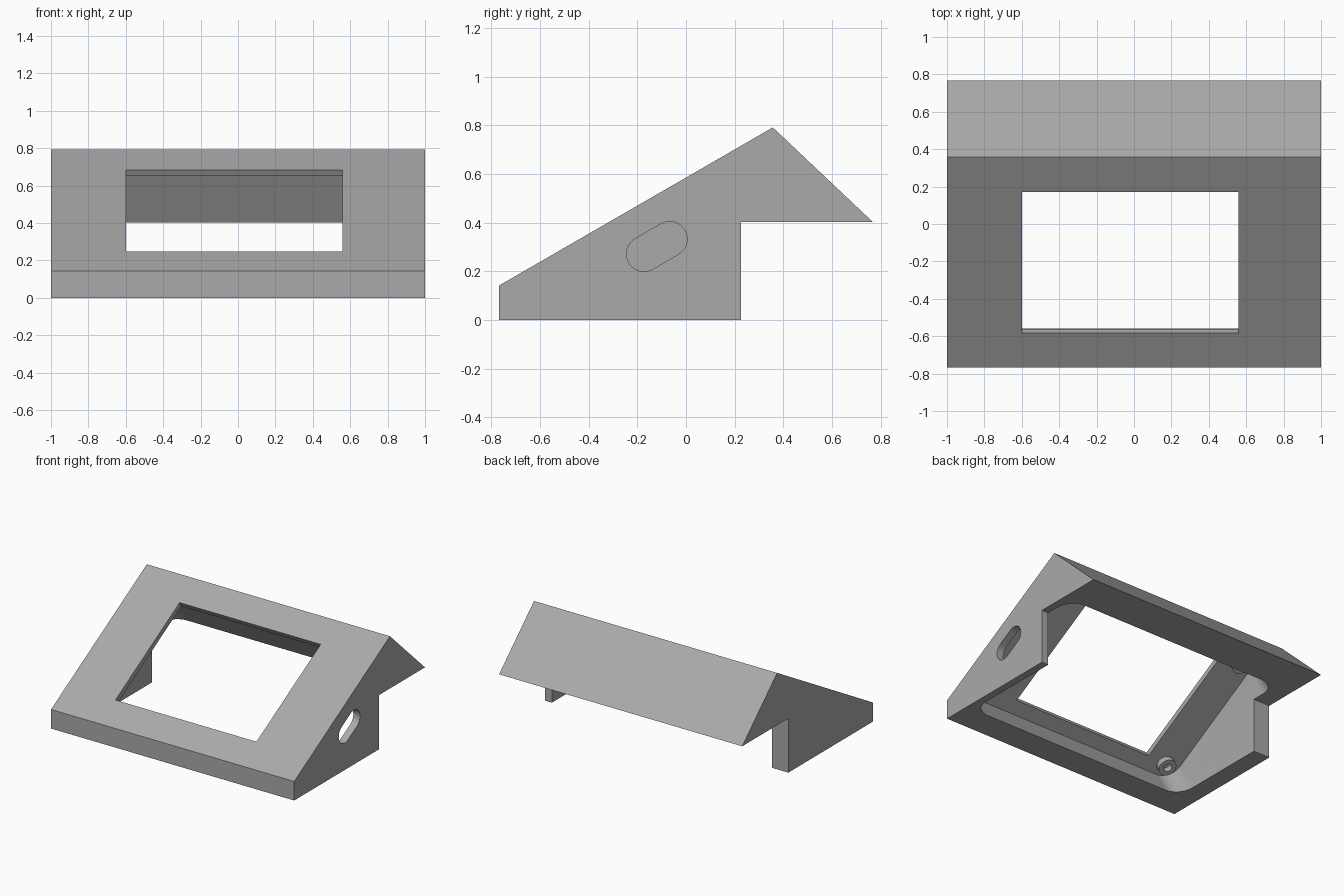
import bpy, bmesh, math
from mathutils import Matrix

if "Cube" in bpy.data.objects:
    bpy.data.objects.remove(bpy.data.objects["Cube"])

ANG = math.radians(30)
FRONT_Y, FRONT_Z = -0.768, 0.142
APEX_Y = 0.357
APEX_Z = FRONT_Z + (APEX_Y - FRONT_Y) * math.tan(ANG)

# Sloped panel frame: x across, y up the slope, z out of the panel
SLOPE = Matrix.Translation((0, FRONT_Y, FRONT_Z)) @ Matrix.Rotation(ANG, 4, 'X')
# Side profile frame: local (x, y, z) becomes world (y, z, x)
SIDE = Matrix(((0, 0, 1, 0), (1, 0, 0, 0), (0, 1, 0, 0), (0, 0, 0, 1)))

grey = bpy.data.materials.new("mid_grey")
grey.diffuse_color = (0.4, 0.4, 0.4, 1)
grey.use_nodes = True
grey.node_tree.nodes["Principled BSDF"].inputs["Base Color"].default_value = grey.diffuse_color


def prism(name, pts, z0, z1, matrix):
    """Extrude a 2D outline from z0 to z1 in the given frame."""
    bm = bmesh.new()
    face = bm.faces.new([bm.verts.new((x, y, z0)) for x, y in pts])
    ext = bmesh.ops.extrude_face_region(bm, geom=[face])
    verts = [v for v in ext["geom"] if isinstance(v, bmesh.types.BMVert)]
    bmesh.ops.translate(bm, vec=(0, 0, z1 - z0), verts=verts)
    bmesh.ops.recalc_face_normals(bm, faces=bm.faces)
    bm.transform(matrix)
    mesh = bpy.data.meshes.new(name)
    bm.to_mesh(mesh)
    bm.free()
    mesh.materials.append(grey)
    obj = bpy.data.objects.new(name, mesh)
    bpy.context.collection.objects.link(obj)
    return obj


def rounded_rect(x0, x1, y0, y1, r, seg=10):
    """Counter-clockwise rectangle with arc corners."""
    if r == 0:
        return [(x0, y0), (x1, y0), (x1, y1), (x0, y1)]
    corners = [(x1 - r, y1 - r), (x0 + r, y1 - r), (x0 + r, y0 + r), (x1 - r, y0 + r)]
    pts = []
    for i, (cx, cy) in enumerate(corners):
        for k in range(seg + 1):
            a = math.pi / 2 * (i + k / seg)
            pts.append((cx + r * math.cos(a), cy + r * math.sin(a)))
    return pts


def circle(cx, cy, r, n=32):
    return [(cx + r * math.cos(2 * math.pi * k / n),
             cy + r * math.sin(2 * math.pi * k / n)) for k in range(n)]


def cut(obj, cutter):
    """Subtract the cutter and remove it."""
    cutter.hide_render = True
    mod = obj.modifiers.new("cut", 'BOOLEAN')
    mod.operation, mod.solver, mod.object = 'DIFFERENCE', 'EXACT', cutter
    bpy.context.view_layer.objects.active = obj
    bpy.ops.object.modifier_apply(modifier=mod.name)
    bpy.data.objects.remove(cutter)


def smooth(obj):
    bpy.ops.object.select_all(action='DESELECT')
    obj.select_set(True)
    bpy.context.view_layer.objects.active = obj
    bpy.ops.object.shade_smooth_by_angle(angle=math.radians(30))


# Wedge housing with an overhanging back ridge
profile = [(FRONT_Y, 0), (0.226, 0), (0.226, 0.403), (0.768, 0.403),
           (APEX_Y, APEX_Z), (FRONT_Y, FRONT_Z)]
housing = prism("housing", profile, -1, 1, SIDE)

# Cavity under the sloped panel, open at the bottom and back
cut(housing, prism("cavity_cutter", rounded_rect(-0.865, 0.945, 0.11, 1.195, 0.12),
                   -1.6, -0.04, SLOPE))

# Display window through the panel
cut(housing, prism("window_cutter", rounded_rect(-0.6, 0.56, 0.2136, 1.085, 0),
                   -0.1, 0.1, SLOPE))

# Slanted slot in the right wall only
slot_frame = SIDE @ Matrix.Translation((-0.12, 0.302, 0)) @ Matrix.Rotation(ANG, 4, 'Z')
cut(housing, prism("slot_cutter", rounded_rect(-0.133, 0.133, -0.072, 0.072, 0.0719),
                   0.8, 1.1, slot_frame))
smooth(housing)

# Hollow screw bosses on the underside of the panel
for side, x in (("left", -0.755), ("right", 0.835)):
    for end, u in (("front", 0.206), ("back", 1.1)):
        boss = prism(f"screw_boss_{end}_{side}", circle(x, u, 0.062), -0.085, -0.038, SLOPE)
        cut(boss, prism("boss_hole_cutter", circle(x, u, 0.03), -0.1, -0.041, SLOPE))
        smooth(boss)
